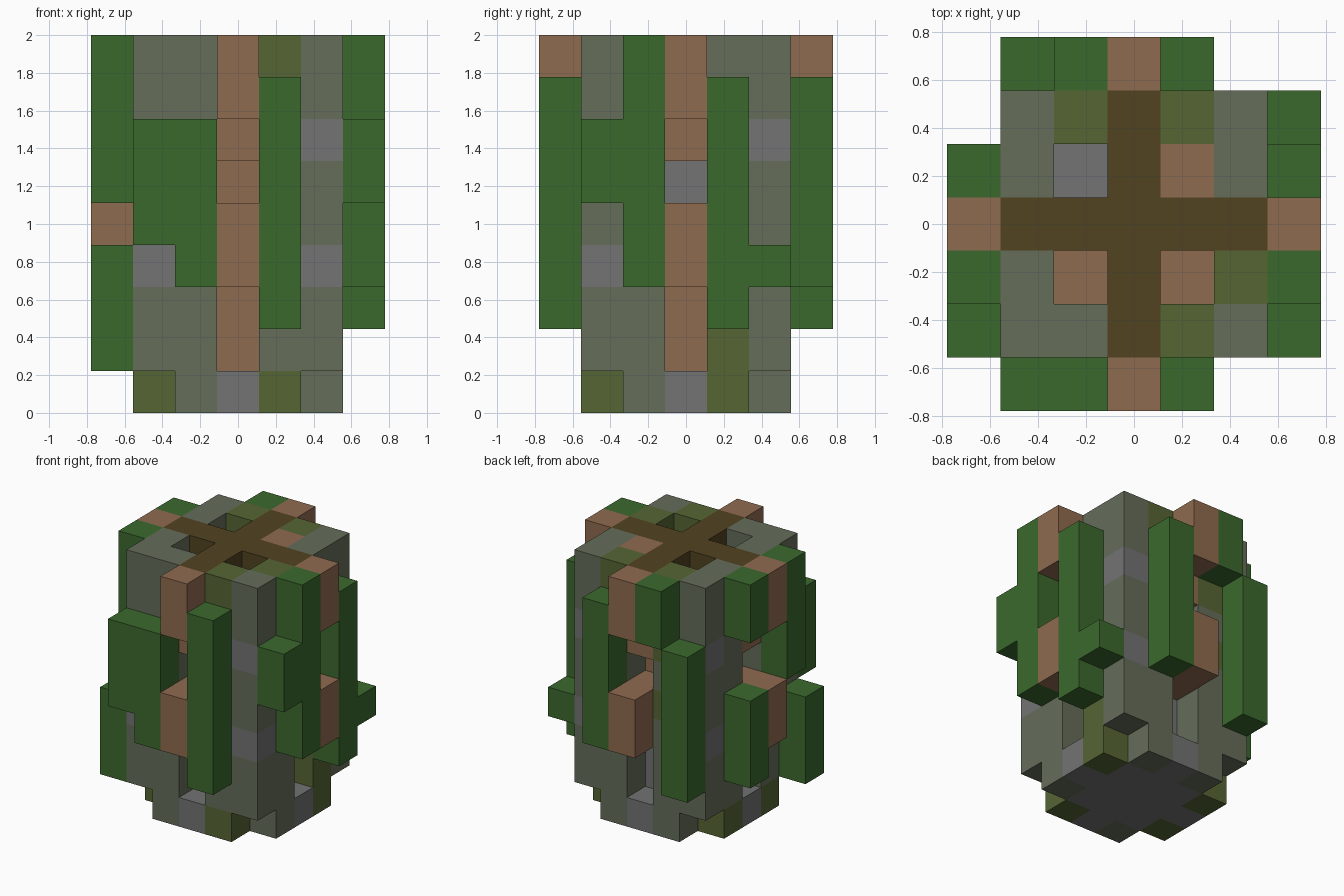
import bpy
import bmesh
from mathutils import Vector

default_cube = bpy.data.objects.get("Cube")
if default_cube:
    bpy.data.objects.remove(default_cube, do_unlink=True)

CELL = 2 / 9


def linear(value):
    value /= 255
    return value / 12.92 if value <= 0.04045 else ((value + 0.055) / 1.055) ** 2.4


def make_material(name, *rgb):
    colour = [linear(channel) for channel in rgb] + [1]
    material = bpy.data.materials.new(name)
    material.use_nodes = True
    material.diffuse_color = colour
    shader = material.node_tree.nodes["Principled BSDF"]
    shader.inputs["Base Color"].default_value = colour
    shader.inputs["Roughness"].default_value = 1
    return material


materials = {
    "stone": make_material("stone", 101, 109, 90),
    "grey": make_material("grey_stone", 115, 115, 115),
    "moss": make_material("mossy_stone", 86, 101, 52),
    "wood": make_material("light_wood", 143, 107, 79),
    "bark": make_material("dark_wood", 82, 67, 33),
    "leaf": make_material("vine_green", 59, 105, 45),
}
palette = list(materials)

# Each part is a set of grid blocks: position -> colour
parts = {}
SIDES = [(1, 0), (-1, 0), (0, 1), (0, -1)]


def stack(part, x, y, bottom, top, colour):
    """Fill a column of blocks from level bottom to level top, inclusive."""
    for z in range(bottom, top + 1):
        parts.setdefault(part, {})[x, y, z] = colour


# Foundation: a square slab without its corners, grey sills under the doors
for x in range(-2, 3):
    for y in range(-2, 3):
        if abs(x) + abs(y) < 4:
            edge = max(abs(x), abs(y)) == 2 and x * y != 0
            stack("foundation", x, y, 0, 0, "stone" if edge else "grey")
for x, y in [(1, -2), (-2, -1), (-2, 1), (2, 1)]:
    stack("foundation", x, y, 0, 0, "moss")

# Corner pillars with grey bands
for x in (-2, 2):
    for y in (-2, 2):
        stack("corner_pillars", x, y, 1, 8, "stone")
        for band in (3, 6):
            stack("corner_pillars", x, y, band, band, "grey")

# Walls beside the openings, the lintels, and the brackets that stick out
for dx, dy in SIDES:
    for side in (-1, 1):
        stack("walls", 2 * dx + side * dy, 2 * dy + side * dx, 1, 8, "stone")
    for low, high in ((3, 4), (6, 7)):
        stack("lintels", 2 * dx, 2 * dy, low, high, "wood")
    for low in (3, 7):
        stack("brackets", 3 * dx, 3 * dy, low, low + 1, "wood")

# Mossy patches in the walls
for x, y, low, high in [(1, -2, 8, 8), (2, -1, 8, 8), (-1, 2, 8, 8), (1, 2, 8, 8),
                        (2, 1, 1, 2), (-1, 2, 4, 4), (-1, 2, 6, 6)]:
    stack("walls", x, y, low, high, "moss")

# Filled core, open at the roof except for one block
for x in (-1, 0, 1):
    for y in (-1, 0, 1):
        stack("core", x, y, 1, 7, "wood")
stack("core", 1, 1, 8, 8, "wood")
stack("core", 0, 1, 1, 2, "grey")
stack("core", 1, 0, 5, 5, "grey")
stack("core", -1, 1, 7, 7, "grey")

# Crossed roof beams
for step in range(-2, 3):
    stack("roof_beams", step, 0, 8, 8, "bark")
    stack("roof_beams", 0, step, 8, 8, "bark")

# Hanging vines: offset along the wall, lowest and highest level
vines = {
    "front_vines": [(-2, 4, 6), (-1, 3, 6), (1, 2, 7)],
    "back_vines": [(-2, 2, 6), (-1, 7, 8), (1, 3, 7)],
    "left_vines": [(-2, 5, 6), (-1, 3, 8), (1, 2, 7), (2, 3, 3)],
    "right_vines": [(-2, 1, 3), (-1, 5, 8), (1, 2, 4), (1, 7, 8)],
}
for name, strands in vines.items():
    out = 3 if name.startswith(("back", "left")) else -3
    for along, low, high in strands:
        if name.startswith(("front", "back")):
            stack(name, along, out, low, high, "leaf")
        else:
            stack(name, out, along, low, high, "leaf")

occupied = {cell for blocks in parts.values() for cell in blocks}
AXES = [Vector(axis) for axis in ((1, 0, 0), (0, 1, 0), (0, 0, 1))]


def build_part(name, blocks):
    """Make one mesh from blocks, keeping only the exposed faces."""
    bm = bmesh.new()
    for cell, colour in blocks.items():
        centre = Vector(cell) + AXES[2] / 2
        for i, axis in enumerate(AXES):
            for sign in (-1, 1):
                normal = axis * sign
                if tuple(int(c) for c in Vector(cell) + normal) in occupied:
                    continue
                u, v = AXES[(i + 1) % 3], AXES[(i + 2) % 3] * sign
                corners = [-u - v, u - v, u + v, v - u]
                face = bm.faces.new([bm.verts.new((centre + (normal + c) / 2) * CELL)
                                     for c in corners])
                face.material_index = palette.index(colour)
    bmesh.ops.remove_doubles(bm, verts=bm.verts, dist=CELL / 100)
    mesh = bpy.data.meshes.new(name)
    bm.to_mesh(mesh)
    bm.free()
    for material in materials.values():
        mesh.materials.append(material)
    bpy.context.collection.objects.link(bpy.data.objects.new(name, mesh))


for part_name, part_blocks in parts.items():
    build_part(part_name, part_blocks)
